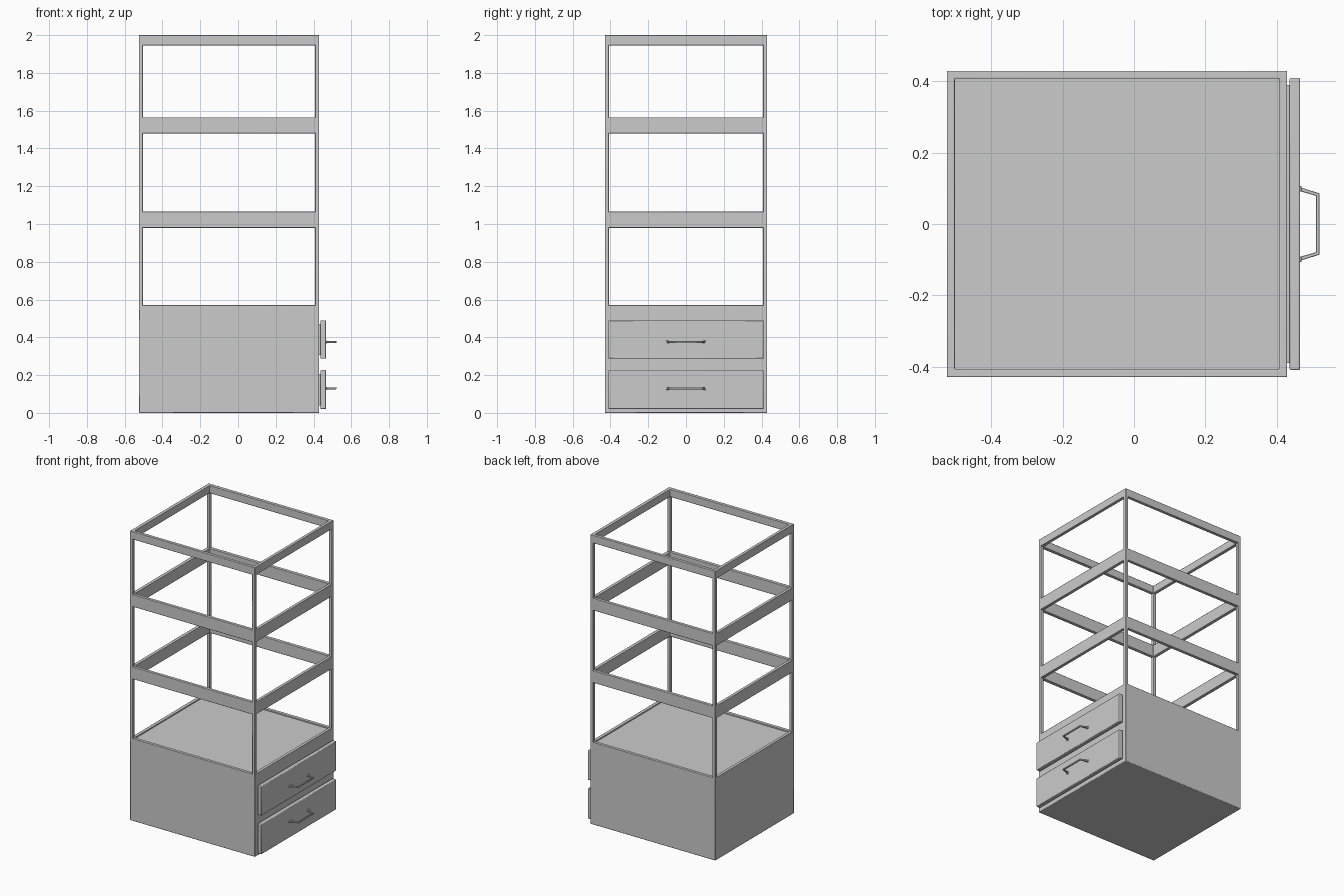
import bpy, bmesh

if "Cube" in bpy.data.objects:
    bpy.data.objects.remove(bpy.data.objects["Cube"])

X0, X1, Y = -0.525, 0.43, 0.43   # cabinet footprint
T = 0.022                        # frame thickness


def finish(ob, bevel=0.0, segments=2):
    if bevel:
        m = ob.modifiers.new("soft_edges", 'BEVEL')
        m.width, m.segments = bevel, segments
        m.limit_method = 'ANGLE'
    bpy.context.view_layer.objects.active = ob
    ob.select_set(True)
    bpy.ops.object.shade_smooth_by_angle()
    ob.select_set(False)
    return ob


def mesh_object(name, bm):
    bmesh.ops.recalc_face_normals(bm, faces=bm.faces)
    me = bpy.data.meshes.new(name)
    bm.to_mesh(me)
    bm.free()
    ob = bpy.data.objects.new(name, me)
    bpy.context.collection.objects.link(ob)
    return ob


def add_box(bm, lo, hi):
    vs = bmesh.ops.create_cube(bm, size=1)['verts']
    for v in vs:
        for i in range(3):
            v.co[i] = lo[i] if v.co[i] < 0 else hi[i]


def box(name, lo, hi, bevel=0.0):
    bm = bmesh.new()
    add_box(bm, lo, hi)
    return finish(mesh_object(name, bm), bevel)


def ring(name, z0, z1):
    # rectangular hoop: outer and inner loops at both heights
    bm = bmesh.new()
    loops = []
    for d, z in ((0, z0), (0, z1), (T, z1), (T, z0)):
        loops.append([bm.verts.new(p) for p in (
            (X0 + d, -Y + d, z), (X1 - d, -Y + d, z),
            (X1 - d, Y - d, z), (X0 + d, Y - d, z))])
    for k in range(4):
        a, b = loops[k], loops[(k + 1) % 4]
        for i in range(4):
            j = (i + 1) % 4
            bm.faces.new((a[i], a[j], b[j], b[i]))
    return finish(mesh_object(name, bm), 0.003)


# Closed lower cabinet with a slightly raised rim around its top
box("lower_cabinet", (X0, -Y, 0), (X1, Y, 0.56), 0.004)
ring("cabinet_rim", 0.54, 0.57)

# Horizontal frame bands
ring("lower_band", 0.98, 1.065)
ring("middle_band", 1.48, 1.565)
ring("top_band", 1.945, 2.0)

# Corner posts
for xn, x in (("left", X0), ("right", X1 - T)):
    for yn, y in (("front", -Y), ("back", Y - T)):
        box(f"{yn}_{xn}_post", (x, y, 0.55), (x + T, y + T, 1.97), 0.003)

# Drawers with angular pull handles
for label, z0, z1, hz in (("lower", 0.02, 0.227, 0.13), ("upper", 0.287, 0.49, 0.375)):
    box(f"{label}_drawer_backing", (0.42, -0.39, z0 + 0.02), (0.445, 0.39, z1 - 0.02))
    box(f"{label}_drawer_front", (0.437, -0.41, z0), (0.466, 0.41, z1), 0.004)

    # Handle outline in plan, thickened into a flat bar
    outer = [(0.463, -0.104), (0.521, -0.086), (0.521, 0.086), (0.463, 0.104)]
    inner = [(0.463, 0.093), (0.511, 0.079), (0.511, -0.079), (0.463, -0.093)]
    bm = bmesh.new()
    o = [bm.verts.new((x, y, hz - 0.005)) for x, y in outer]
    n = [bm.verts.new((x, y, hz - 0.005)) for x, y in reversed(inner)]
    faces = [bm.faces.new((o[i], o[i + 1], n[i + 1], n[i])) for i in range(3)]
    res = bmesh.ops.extrude_face_region(bm, geom=faces, use_keep_orig=True)
    for v in res['geom']:
        if isinstance(v, bmesh.types.BMVert):
            v.co.z += 0.01
    # Small round-plate feet
    for y in (-0.099, 0.099):
        add_box(bm, (0.462, y - 0.008, hz - 0.008), (0.47, y + 0.008, hz + 0.008))
    finish(mesh_object(f"{label}_drawer_handle", bm), 0.0015, 1)
